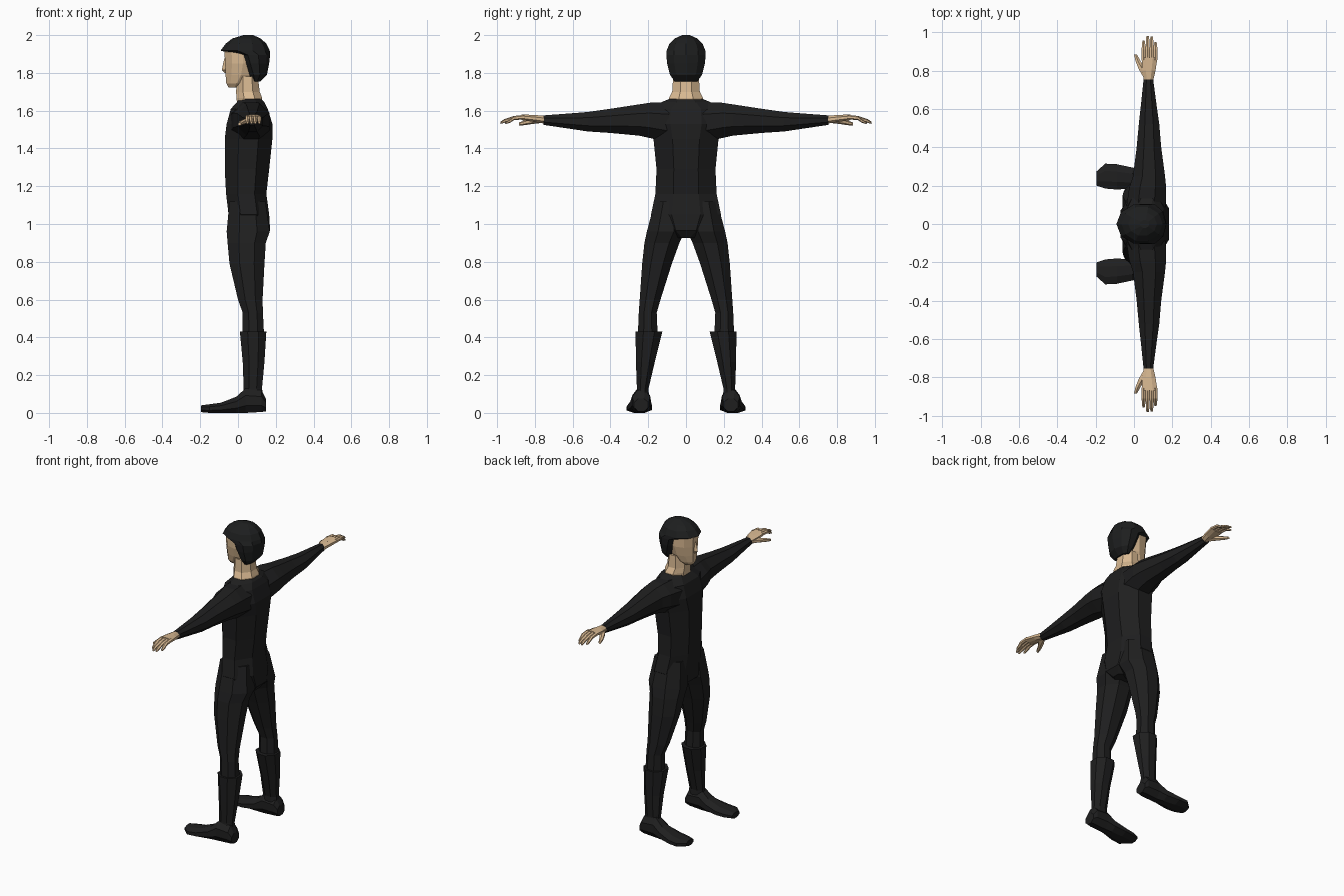
import bpy, bmesh, math


def material(name, rgb):
    m = bpy.data.materials.new(name)
    m.diffuse_color = (*rgb, 1)
    return m


SUIT = material("black cloth", (0.0135, 0.0135, 0.0138))
HAIR = material("black hair", (0.0125, 0.0133, 0.0135))
SKIN = material("skin", (0.70, 0.49, 0.29))


def loft(name, axis, rings, mat, n=8, turn=0.5, mirror=False):
    """Skin n-sided rings (t, a0, a1, b0, b1) placed along an axis."""
    place = {"x": lambda t, a, b: (t, a, b),
             "y": lambda t, a, b: (a, t, b),
             "z": lambda t, a, b: (a, b, t)}[axis]
    angles = [2 * math.pi * (i + turn) / n for i in range(n)]
    ca = max(abs(math.cos(a)) for a in angles)
    sa = max(abs(math.sin(a)) for a in angles)
    bm = bmesh.new()
    loops = []
    for t, a0, a1, b0, b1 in rings:
        loops.append([bm.verts.new(place(
            t, (a0 + a1) / 2 + (a1 - a0) / 2 * math.cos(g) / ca,
            (b0 + b1) / 2 + (b1 - b0) / 2 * math.sin(g) / sa)) for g in angles])
    for lo, hi in zip(loops, loops[1:]):
        for i in range(n):
            j = (i + 1) % n
            bm.faces.new((lo[i], lo[j], hi[j], hi[i]))
    bm.faces.new(loops[0])
    bm.faces.new(loops[-1])
    bmesh.ops.recalc_face_normals(bm, faces=bm.faces)
    me = bpy.data.meshes.new(name)
    bm.to_mesh(me)
    bm.free()
    me.materials.append(mat)
    ob = bpy.data.objects.new(name, me)
    bpy.context.collection.objects.link(ob)
    if mirror:
        mod = ob.modifiers.new("mirror", "MIRROR")
        mod.use_axis = (False, True, False)
    return ob


def sym(rows):
    """Rings given by a half width about the centre line."""
    return [(t, a0, a1, -h, h) for t, a0, a1, h in rows]


# Torso, from crotch to neckline
loft("torso", "z", sym([
    (0.925, 0.03, 0.14, 0.05), (0.965, -0.05, 0.17, 0.13),
    (1.05, -0.05, 0.165, 0.185), (1.16, -0.063, 0.15, 0.162),
    (1.29, -0.07, 0.165, 0.156), (1.45, -0.07, 0.182, 0.172),
    (1.53, -0.06, 0.182, 0.20), (1.61, -0.038, 0.157, 0.19),
    (1.645, -0.005, 0.14, 0.13), (1.665, 0.005, 0.12, 0.08)]), SUIT)

# Sleeves
loft("sleeve", "y", [
    (0.09, -0.04, 0.165, 1.43, 1.643), (0.19, -0.025, 0.168, 1.455, 1.642),
    (0.25, -0.005, 0.162, 1.468, 1.633), (0.40, 0.014, 0.142, 1.482, 1.61),
    (0.52, 0.025, 0.132, 1.49, 1.593), (0.62, 0.036, 0.118, 1.505, 1.585),
    (0.755, 0.05, 0.10, 1.525, 1.575)], SUIT, mirror=True)

# Trouser legs
loft("leg", "z", [
    (0.41, 0.025, 0.138, 0.15, 0.255), (0.53, 0.025, 0.132, 0.155, 0.25),
    (0.60, 0.0, 0.13, 0.135, 0.245), (0.79, -0.045, 0.14, 0.075, 0.232),
    (0.90, -0.055, 0.147, 0.035, 0.22), (0.96, -0.06, 0.168, 0.005, 0.207),
    (1.12, -0.045, 0.145, 0.01, 0.165)], SUIT, mirror=True)

# Boot shafts and feet
loft("boot_shaft", "z", [
    (0.05, 0.03, 0.14, 0.195, 0.265), (0.13, 0.03, 0.127, 0.198, 0.26),
    (0.27, 0.025, 0.14, 0.165, 0.265), (0.43, 0.01, 0.15, 0.125, 0.267)],
    SUIT, mirror=True)
loft("boot_foot", "x", [
    (0.147, 0.20, 0.275, 0.008, 0.075), (0.125, 0.19, 0.285, 0.005, 0.12),
    (0.04, 0.19, 0.285, 0.0, 0.13), (-0.01, 0.185, 0.295, 0.0, 0.085),
    (-0.09, 0.18, 0.312, 0.0, 0.054), (-0.15, 0.185, 0.315, 0.0, 0.046),
    (-0.195, 0.20, 0.275, 0.004, 0.04)], SUIT, mirror=True)

# Neck with bare skin at the collar
loft("neck", "z", sym([
    (1.64, -0.005, 0.125, 0.09), (1.668, -0.008, 0.128, 0.09),
    (1.70, -0.01, 0.115, 0.073), (1.78, -0.005, 0.105, 0.068)]), SKIN)

# Head and nose
loft("head", "z", sym([
    (1.722, -0.05, 0.01, 0.03), (1.745, -0.062, 0.05, 0.052),
    (1.79, -0.066, 0.10, 0.07), (1.85, -0.068, 0.12, 0.084),
    (1.91, -0.072, 0.13, 0.086), (1.95, -0.04, 0.12, 0.06)]), SKIN, n=10, turn=0.5)
loft("nose", "z", sym([
    (1.80, -0.07, -0.055, 0.012), (1.815, -0.086, -0.05, 0.016),
    (1.875, -0.073, -0.05, 0.008)]), SKIN, n=4, turn=0)

# Hair, overhanging the forehead and sweeping back to the nape
loft("hair", "z", sym([
    (1.755, 0.075, 0.118, 0.06), (1.79, 0.045, 0.153, 0.085),
    (1.85, 0.012, 0.165, 0.1), (1.895, -0.01, 0.17, 0.104),
    (1.918, -0.092, 0.168, 0.102), (1.955, -0.065, 0.15, 0.088),
    (1.982, -0.03, 0.12, 0.06), (2.0, 0.03, 0.08, 0.02)]), HAIR, n=10, turn=0)

# Hands
loft("palm", "y", [
    (0.74, 0.054, 0.098, 1.53, 1.572), (0.80, 0.042, 0.112, 1.54, 1.577),
    (0.87, 0.04, 0.123, 1.55, 1.58)], SKIN, mirror=True)
for name, x, tip in (("index_finger", 0.05, 0.957), ("middle_finger", 0.071, 0.982),
                     ("ring_finger", 0.092, 0.978), ("little_finger", 0.112, 0.95)):
    loft(name, "y", [
        (0.855, x - 0.01, x + 0.01, 1.554, 1.578),
        (0.91, x - 0.01, x + 0.01, 1.55, 1.572),
        (tip - 0.02, x - 0.009, x + 0.009, 1.537, 1.555),
        (tip, x - 0.006, x + 0.006, 1.53, 1.542)], SKIN, n=6, mirror=True)
loft("thumb", "y", [
    (0.765, 0.05, 0.075, 1.535, 1.562), (0.81, 0.024, 0.062, 1.53, 1.56),
    (0.85, 0.008, 0.034, 1.524, 1.55), (0.885, 0.0, 0.016, 1.52, 1.537)],
    SKIN, n=6, mirror=True)
